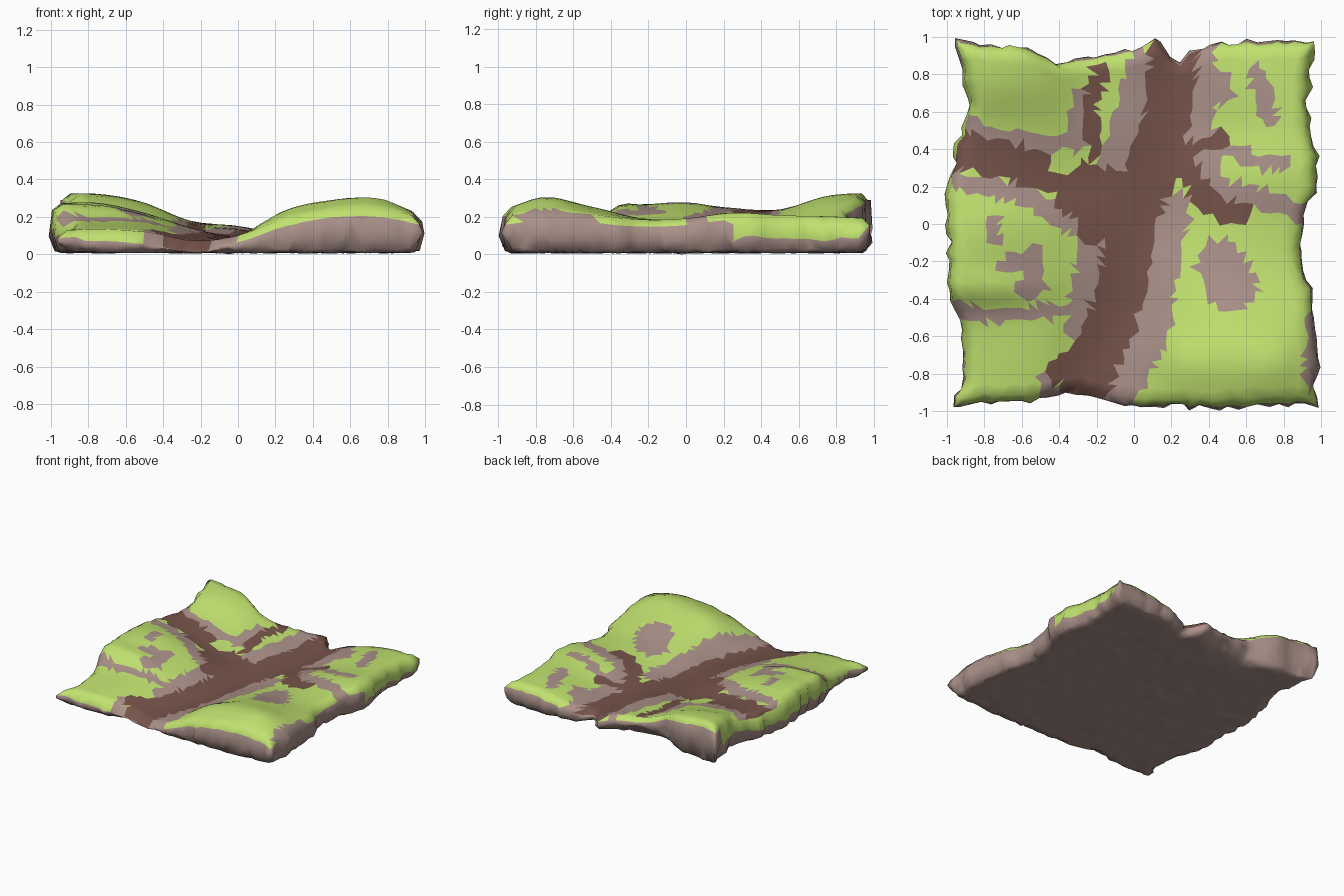
import bpy, bmesh, math, random
from mathutils import Vector

if "Cube" in bpy.data.objects:
    bpy.data.objects.remove(bpy.data.objects["Cube"])

random.seed(4)
N = 38
GREEN, ROCK, BROWN = 0, 1, 2

# Heights: rows run from front (y=-1) to back (y=1), columns from left to right
HEIGHT = [
    [.12, .13, .11, .07, .10, .18, .23, .23, .19],
    [.14, .15, .14, .08, .10, .235, .29, .30, .21],
    [.18, .18, .17, .11, .085, .18, .25, .24, .20],
    [.26, .25, .21, .14, .09, .14, .19, .19, .18],
    [.27, .275, .22, .14, .09, .11, .17, .19, .19],
    [.25, .23, .175, .12, .105, .11, .18, .22, .22],
    [.24, .235, .20, .15, .13, .10, .15, .20, .21],
    [.30, .31, .265, .17, .14, .10, .16, .20, .20],
    [.325, .325, .28, .19, .16, .11, .15, .19, .19]]

# Wavy outline of each side, sampled at even steps
LEFT = [-.97, -.91, -.92, -.98, -.99, -.995, -.99, -.95, -.89, -.91, -.97]
RIGHT = [.97, .985, .97, .95, .89, .91, .98, .98, .935, .95, .97]
FRONT = [-.98, -.96, -.96, -.91, -.94, -.98, -.98, -.99, -.98, -.97, -.97]
BACK = [.99, .96, .95, .87, .90, .93, .94, .97, .98, .98, .98]

# Paint strokes: half width, then points along the stroke
BROWN_STROKES = [
    (.13, (.22, 1), (.19, .6), (.1, .3), (-.02, 0), (-.08, -.4), (-.2, -.72), (-.3, -1)),
    (.1, (-.98, .41), (-.6, .32), (-.15, .2)),
    (.09, (-.33, .14), (-.15, .05), (-.22, -.03)),
    (.06, (.25, .35), (.4, .1), (.57, .05)),
    (.04, (.3, .4), (.46, .45)),
    (.045, (-.18, .82), (-.24, .62), (-.2, .38)),
    (.05, (-.42, -.8), (-.25, -.65))]
ROCK_STROKES = [
    (.08, (.04, .85), (-.02, .6), (-.1, .34)),
    (.1, (.2, .08), (.12, -.3), (.1, -.55), (0, -.75), (-.08, -.9)),
    (.07, (-.22, -.05), (-.26, -.3), (-.3, -.55)),
    (.04, (-.98, -.45), (-.8, -.49), (-.35, -.46)),
    (.05, (-.98, .24), (-.6, .16), (-.3, -.02)),
    (.05, (-.9, .52), (-.55, .42), (-.3, .44), (-.28, .68)),
    (.14, (.47, -.22), (.52, -.33)),
    (.05, (-.68, -.22), (-.55, -.17), (-.52, -.33), (-.58, -.35)),
    (.04, (-.76, .02), (-.75, -.07)),
    (.08, (.36, .92), (.35, .5), (.4, .3)),
    (.05, (.46, .76), (.48, .68)),
    (.05, (.66, .8), (.72, .58)),
    (.05, (.42, .2), (.65, .15), (.95, .04)),
    (.04, (.45, .42), (.65, .34), (.8, .32)),
    (.04, (.96, -.5), (.94, -.85)),
    (.04, (-.46, -.95), (-.46, -.82))]


def smooth(row, t):
    """Catmull-Rom sample of evenly spaced values, t in -1..1."""
    f = (t + 1) / 2 * (len(row) - 1)
    k = max(0, min(int(f), len(row) - 2))
    f -= k
    a, b, c, d = (row[max(0, min(len(row) - 1, k + o))] for o in (-1, 0, 1, 2))
    return b + .5 * f * (c - a + f * (2*a - 5*b + 4*c - d + f * (3*(b - c) + d - a)))


def height(x, y):
    ledge = .035 * math.exp(-((y + .35) / .08)**2) * max(0, min(1, (-.4 - x) / .3))
    return smooth([smooth(r, x) for r in HEIGHT], y) + ledge


def near(p, stroke):
    for a, b in zip(stroke[1:], stroke[2:]):
        a, d = Vector(a), Vector(b) - Vector(a)
        t = max(0, min(1, (p - a).dot(d) / d.length_squared))
        if (p - a - d * t).length < stroke[0]:
            return True
    return False


def paint(p):
    if (p - Vector((-.38, .33))).length < .075:
        return GREEN
    if any(near(p, s) for s in BROWN_STROKES):
        return BROWN
    return ROCK if any(near(p, s) for s in ROCK_STROKES) else GREEN


def plan(i, j):
    """Warp a grid cell corner to the wavy outline."""
    u, v = 2 * i / N - 1, 2 * j / N - 1
    l, r, f = smooth(LEFT, v), smooth(RIGHT, v), smooth(FRONT, u)
    b = smooth(BACK, u) + .055 * math.exp(-((u - .11) / .07)**2) - .08 * math.exp(-((u - .26) / .07)**2)
    e = .012
    return (l + (u + 1) / 2 * (r - l) + random.uniform(-e, e),
            f + (v + 1) / 2 * (b - f) + random.uniform(-e, e))


def grassy(x, y):
    """Stretches of the rim where grass rolls down over the side."""
    return x < -.85 and y < .85 or y < -.85 and x < -.1 or x > .85 and .25 < y < .95


def undercut(i, j):
    """Underside lift: along the middle of the back rim and at the corners."""
    u, v = 2 * i / N - 1, 2 * j / N - 1
    back = .075 * math.exp(-((u + .25) / .3)**2) * math.exp((v - 1) / .08)
    corner = .03 * math.exp((abs(u) + abs(v) - 2) / .08)
    return back + corner


bm = bmesh.new()
top, under, mid = {}, {}, {}
for i in range(N + 1):
    for j in range(N + 1):
        x, y = plan(i, j)
        nx, ny = (i == N) - (i == 0), (j == N) - (j == 0)
        edge = bool(nx or ny)
        z = height(x, y)
        if edge:
            z -= .06 if grassy(x, y) and x > -.85 else .035
        top[i, j] = bm.verts.new((x - nx * .012, y - ny * .012, z))
        low = random.uniform(.014, .032) if edge else random.uniform(.005, .015)
        low = min(low + undercut(i, j), z * .75)
        under[i, j] = bm.verts.new((x - nx * .025, y - ny * .025, low))
        if edge:
            o = random.uniform(-.015, .008)
            h = low + (z - low) * random.uniform(.35, .6)
            mid[i, j] = bm.verts.new((x + nx * o, y + ny * o, h))
under[N // 2, N // 2].co.z = 0


def tris(a, b, c, d, colour):
    """Two triangles with a random diagonal, coloured by a function of the centre."""
    q = ((a, b, c), (a, c, d)) if random.random() < .5 else ((a, b, d), (b, c, d))
    for t in q:
        f = bm.faces.new(t)
        f.smooth = True
        f.material_index = colour(f.calc_center_median())


def wall_paint(p):
    return GREEN if grassy(p.x, p.y) and p.z > .085 else ROCK


# Ground surface and underside
for i in range(N):
    for j in range(N):
        ring = [(i, j), (i + 1, j), (i + 1, j + 1), (i, j + 1)]
        tris(*[top[k] for k in ring], lambda p: paint(p.xy))
        tris(*[under[k] for k in reversed(ring)], lambda p: ROCK)

# Rough side walls
loop = [(i, 0) for i in range(N)] + [(N, j) for j in range(N)]
loop += [(N - i, N) for i in range(N)] + [(0, N - j) for j in range(N)]
for a, b in zip(loop, loop[1:] + loop[:1]):
    tris(mid[a], mid[b], top[b], top[a], wall_paint)
    tris(under[a], under[b], mid[b], mid[a], lambda p: ROCK)

mesh = bpy.data.meshes.new("terrain_tile")
bm.to_mesh(mesh)
bm.free()
terrain = bpy.data.objects.new("terrain_tile", mesh)
bpy.context.collection.objects.link(terrain)

# Grass, bare rock and earth colours
for name, colour in (("grass", (.53, .76, .16, 1)), ("rock", (.40, .28, .25, 1)), ("earth", (.18, .088, .068, 1))):
    m = bpy.data.materials.new(name)
    m.diffuse_color = colour
    m.use_nodes = True
    m.node_tree.nodes["Principled BSDF"].inputs["Base Color"].default_value = m.diffuse_color
    mesh.materials.append(m)
